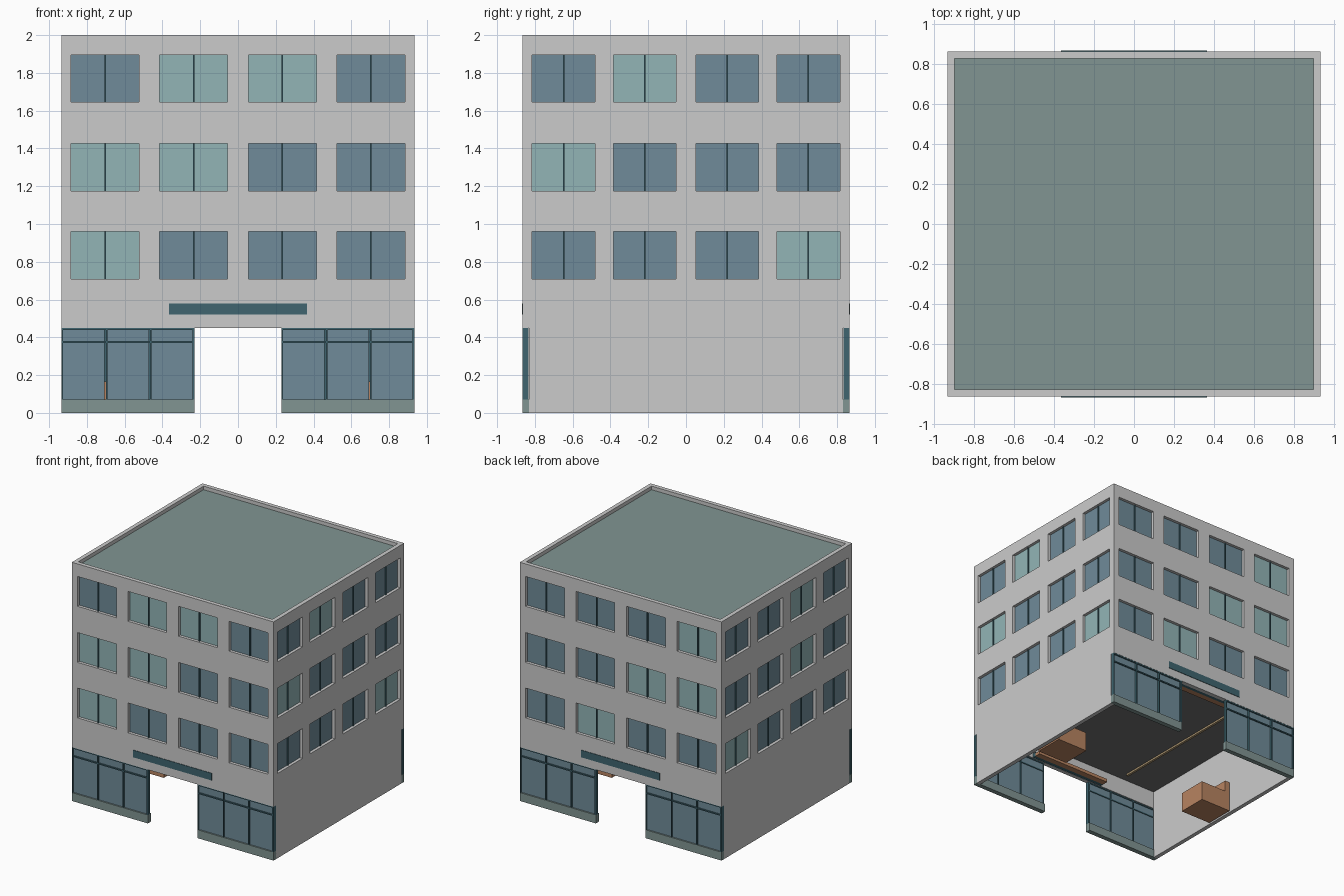
import bpy, bmesh, math
from mathutils import Matrix, Vector

if "Cube" in bpy.data.objects:
    bpy.data.objects.remove(bpy.data.objects["Cube"])

HX, HY, T = 0.935, 0.865, 0.035      # half width, half depth, wall thickness
ROWS = [(0.71, 0.96), (1.175, 1.425), (1.645, 1.895)]


def material(name, rgb):
    m = bpy.data.materials.new(name)
    m.diffuse_color = (*rgb, 1)
    m.use_nodes = True
    m.node_tree.nodes["Principled BSDF"].inputs["Base Color"].default_value = m.diffuse_color
    return m


GLASS = material("dark_glass", (0.16, 0.26, 0.32))
PALE = material("pale_glass", (0.29, 0.46, 0.47))
FRAME = material("teal_frame", (0.05, 0.13, 0.16))
STONE = material("roof_stone", (0.22, 0.30, 0.29))
WOOD = material("wood", (0.48, 0.23, 0.12))
DARK = material("ceiling_dark", (0.16, 0.16, 0.16))
BRASS = material("brass", (0.45, 0.33, 0.18))


def finish(name, bm, mat, angle=0):
    bmesh.ops.transform(bm, matrix=Matrix.Rotation(math.radians(angle), 4, 'Z'), verts=bm.verts)
    bmesh.ops.recalc_face_normals(bm, faces=bm.faces)
    me = bpy.data.meshes.new(name)
    bm.to_mesh(me)
    bm.free()
    ob = bpy.data.objects.new(name, me)
    bpy.context.collection.objects.link(ob)
    if mat:
        me.materials.append(mat)
    return ob


def boxes(name, parts, mat=None, angle=0):
    """One object made of boxes given as (x0, x1, y0, y1, z0, z1)."""
    bm = bmesh.new()
    for x0, x1, y0, y1, z0, z1 in parts:
        lo, hi = Vector((x0, y0, z0)), Vector((x1, y1, z1))
        m = Matrix.Translation((lo + hi) / 2) @ Matrix.Diagonal((*(hi - lo), 1))
        bmesh.ops.create_cube(bm, size=1, matrix=m)
    return finish(name, bm, mat, angle)


def pierced_wall(name, half, d, z0, centres, hw, angle):
    """Wall sheet with rectangular holes, extruded inward from y = -d."""
    us = sorted([-half, half] + [c + s * hw for c in centres for s in (-1, 1)])
    zs = [z0] + [z for r in ROWS for z in r] + [2.0]
    bm = bmesh.new()
    grid = [[bm.verts.new((u, -d, z)) for z in zs] for u in us]
    for i in range(len(us) - 1):
        for j in range(len(zs) - 1):
            if not (i % 2 and j % 2):
                bm.faces.new((grid[i][j], grid[i + 1][j], grid[i + 1][j + 1], grid[i][j + 1]))
    ext = bmesh.ops.extrude_face_region(bm, geom=bm.faces[:], use_keep_orig=True)
    verts = [g for g in ext["geom"] if isinstance(g, bmesh.types.BMVert)]
    bmesh.ops.translate(bm, vec=(0, T, 0), verts=verts)
    return finish(name, bm, None, angle)


def facade(side, half, d, z0, centres, hw, pale, angle):
    pierced_wall(side + "_wall", half, d, z0, centres, hw, angle)
    panes = {False: [], True: []}
    bars = []
    for r, (a, b) in enumerate(ROWS):
        for c, u in enumerate(centres):
            panes[(r, c) in pale].append((u - hw, u + hw, -d + 0.025, -d + T, a, b))
            bars.append((u - 0.004, u + 0.004, -d + 0.015, -d + 0.026, a, b))
    boxes(side + "_dark_windows", panes[False], GLASS, angle)
    boxes(side + "_pale_windows", panes[True], PALE, angle)
    boxes(side + "_window_bars", bars, FRAME, angle)


# Upper facades; the side walls run down to the ground
CX, CY = (-0.703, -0.235, 0.235, 0.703), (-0.648, -0.218, 0.218, 0.648)
facade("front", HX, HY, 0.45, CX, 0.18, {(0, 0), (1, 0), (1, 1), (2, 1), (2, 2)}, 0)
facade("back", HX, HY, 0.45, CX, 0.18, {(0, 1), (1, 2), (1, 3), (2, 3)}, 180)
facade("right", HY - T, HX, 0, CY, 0.166, {(0, 3), (1, 0), (2, 1)}, 90)
facade("left", HY - T, HX, 0, CY, 0.166, {(0, 0), (1, 2), (2, 2)}, 270)

# Roof deck and lobby ceiling
boxes("roof_deck", [(-HX + T, HX - T, -HY + T, HY - T, 1.94, 1.97)], STONE)
boxes("lobby_ceiling", [(-HX + T, HX - T, -HY + T, HY - T, 0.60, 0.63)], DARK)
boxes("ceiling_strips", [(s * 0.56 - 0.01, s * 0.56 + 0.01, -0.75, 0.75, 0.585, 0.60)
                         for s in (-1, 1)], BRASS)

# Shopfronts and signs on the front and back
for end, ang in (("front", 0), ("back", 180)):
    plinth, glass, frame = [], [], []
    for x0 in (-HX, 0.23):
        x1 = x0 + 0.705
        plinth.append((x0, x1, -HY, -HY + 0.04, 0, 0.07))
        for k in range(3):
            p = x0 + 0.235 * k
            glass.append((p + 0.006, p + 0.229, -HY + 0.012, -HY + 0.022, 0.07, 0.45))
            frame.append((p, p + 0.008, -HY, -HY + 0.03, 0.07, 0.45))
        frame.append((x1 - 0.012, x1, -HY, -HY + 0.03, 0.07, 0.45))
        frame.append((x0, x1, -HY + 0.002, -HY + 0.028, 0.371, 0.381))
        frame.append((x0, x1, -HY + 0.002, -HY + 0.028, 0.44, 0.45))
    boxes(end + "_plinth", plinth, STONE, ang)
    boxes(end + "_shop_glass", glass, GLASS, ang)
    boxes(end + "_shop_frame", frame, FRAME, ang)
    boxes(end + "_sign_board", [(-0.365, 0.365, -HY - 0.004, -HY + 0.01, 0.52, 0.58)], FRAME, ang)
    boxes(end + "_door_header", [(-0.35, 0.35, -0.83, -0.80, 0.452, 0.49)], FRAME, ang)
    boxes(end + "_wood_header", [(-0.35, 0.35, -0.80, -0.75, 0.452, 0.48)], WOOD, ang)

# Lobby benches with backs towards the side walls
for side, ang in (("right", 0), ("left", 180)):
    boxes(side + "_bench", [(0.60, 0.885, -0.125, 0.125, 0, 0.165),
                            (0.84, 0.885, -0.125, 0.125, 0.165, 0.26)], WOOD, ang)
